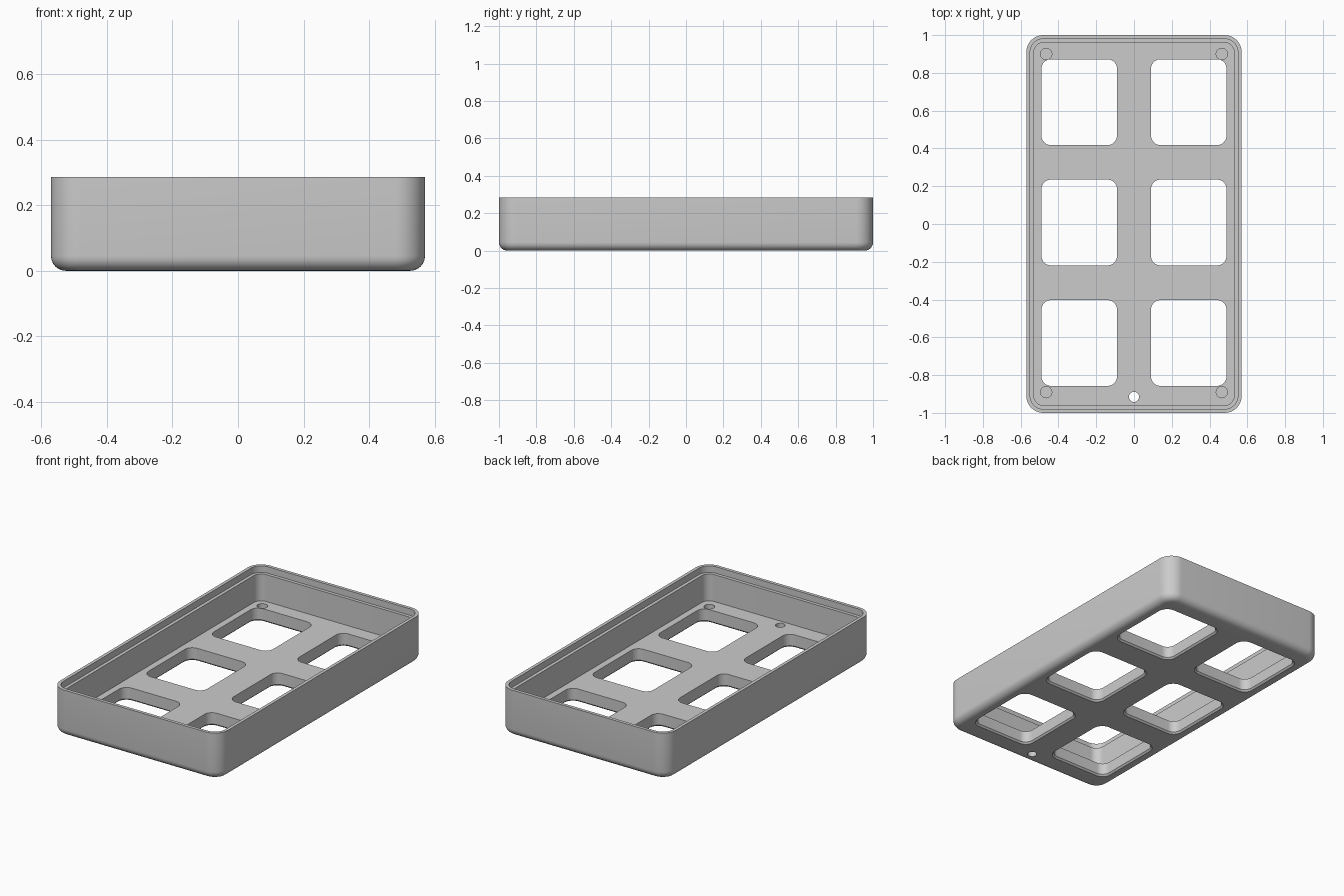
import bpy, bmesh
from math import sin, cos, pi, radians

if "Cube" in bpy.data.objects:
    bpy.data.objects.remove(bpy.data.objects["Cube"], do_unlink=True)

HX, HY, R, TOP = 0.57, 1.0, 0.09, 0.285
FLOOR, FILLET = 0.08, 0.045

grey = bpy.data.materials.new("plain grey")
grey.use_nodes = True
colour = (0.6, 0.6, 0.6, 1)
grey.diffuse_color = colour
grey.node_tree.nodes["Principled BSDF"].inputs["Base Color"].default_value = colour


def ring_points(hx, hy, r, z, cx, cy, seg=10):
    """Rounded rectangle outline at one height."""
    pts = []
    for q, (sx, sy) in enumerate([(1, 1), (-1, 1), (-1, -1), (1, -1)]):
        for i in range(seg + 1):
            a = (q + i / seg) * pi / 2
            pts.append((cx + sx * (hx - r) + r * cos(a), cy + sy * (hy - r) + r * sin(a), z))
    return pts


def loft(name, rings, cx=0, cy=0):
    """Solid skinned through a stack of rounded rectangles."""
    bm = bmesh.new()
    loops = [[bm.verts.new(p) for p in ring_points(*ring, cx, cy)] for ring in rings]
    for a, b in zip(loops, loops[1:]):
        for i in range(len(a)):
            j = (i + 1) % len(a)
            bm.faces.new((a[i], a[j], b[j], b[i]))
    bm.faces.new(loops[0][::-1])
    bm.faces.new(loops[-1])
    bmesh.ops.remove_doubles(bm, verts=bm.verts, dist=0.00001)
    bmesh.ops.recalc_face_normals(bm, faces=bm.faces)
    mesh = bpy.data.meshes.new(name)
    bm.to_mesh(mesh)
    bm.free()
    mesh.materials.append(grey)
    ob = bpy.data.objects.new(name, mesh)
    bpy.context.collection.objects.link(ob)
    return ob


def shell(inset, z):
    """Case outline moved inward by an even amount."""
    return (HX - inset, HY - inset, R - inset, z)


def cylinder(name, x, y, r, z0, z1):
    bpy.ops.mesh.primitive_cylinder_add(vertices=32, radius=r, depth=z1 - z0,
                                        location=(x, y, (z0 + z1) / 2))
    ob = bpy.context.object
    ob.name = name
    ob.data.materials.append(grey)
    return ob


# Open tray: filleted bottom, outer wall, thin lip, ledge, inner wall, floor
steps = [i / 6 * pi / 2 for i in range(7)]
rings = [shell(FILLET * (1 - sin(a)), FILLET * (1 - cos(a))) for a in steps]
rings += [shell(0, TOP), shell(0.02, TOP), shell(0.02, TOP - 0.04),
          shell(0.04, TOP - 0.04), shell(0.04, FLOOR)]
tray = loft("case_tray", rings)

# Six rounded windows, slightly eased on the underside
cutters = []
for cy in (0.645, 0.008, -0.63):
    for cx in (-0.29, 0.29):
        stack = [(0.215, 0.242, 0.065, -0.005), (0.2, 0.227, 0.05, 0.01), (0.2, 0.227, 0.05, FLOOR + 0.05)]
        cutters.append(loft("window_cutter", stack, cx, cy))

# Blind screw holes in the corners and one through hole at the front
for x in (-0.465, 0.465):
    for y in (0.9, -0.89):
        cutters.append(cylinder("screw_hole_cutter", x, y, 0.03, 0.03, FLOOR + 0.05))
cutters.append(cylinder("cable_hole_cutter", 0, -0.915, 0.027, -0.05, FLOOR + 0.05))

bpy.ops.object.select_all(action='DESELECT')
bpy.context.view_layer.objects.active = tray
tray.select_set(True)
for cutter in cutters:
    cutter.hide_render = True
    cut = tray.modifiers.new("cut", 'BOOLEAN')
    cut.operation = 'DIFFERENCE'
    cut.solver = 'EXACT'
    cut.object = cutter
    bpy.ops.object.modifier_apply(modifier=cut.name)
    bpy.data.objects.remove(cutter, do_unlink=True)

bpy.ops.object.shade_smooth_by_angle(angle=radians(30))
